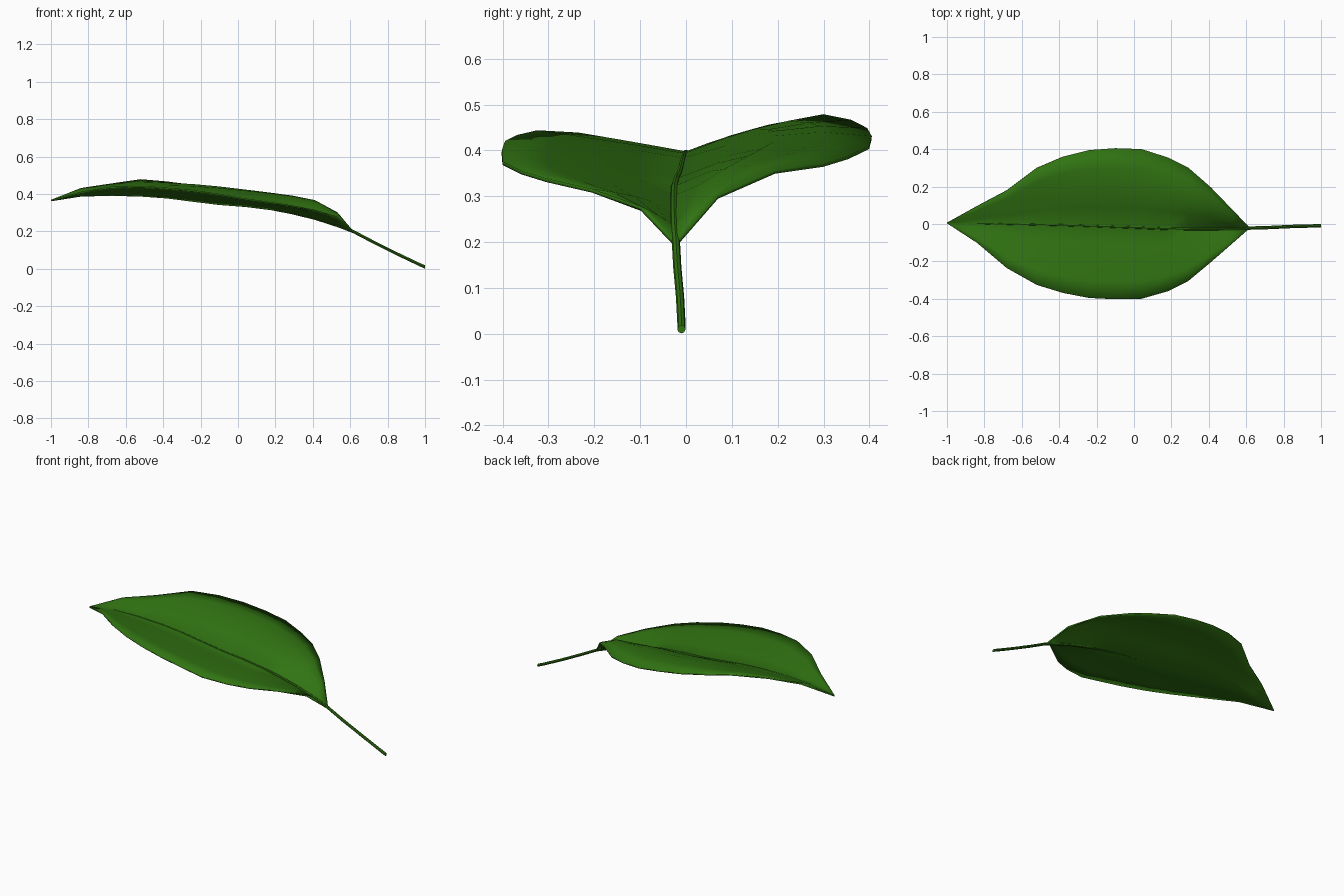
import bpy, bmesh, math
from mathutils import Vector

if "Cube" in bpy.data.objects:
    bpy.data.objects.remove(bpy.data.objects["Cube"])

green = bpy.data.materials.new("leaf green")
green.diffuse_color = (0.03, 0.17, 0.006, 1)
green.use_nodes = True
green.node_tree.nodes["Principled BSDF"].inputs["Base Color"].default_value = green.diffuse_color

# Stations from tip to base:
# x, rib y, rib z, front edge y, z, back edge y, z, back bulge
ST = [
    (-1.0, .005, .365, .004, .365, .006, .365, 0),
    (-.84, .003, .390, -.10, .408, .095, .428, 0),
    (-.68, .000, .394, -.235, .435, .18, .452, .003),
    (-.52, -.003, .390, -.325, .440, .30, .475, .01),
    (-.38, -.006, .380, -.368, .430, .36, .463, .02),
    (-.24, -.010, .362, -.395, .417, .395, .445, .035),
    (-.10, -.015, .345, -.402, .397, .405, .427, .042),
    (.04, -.020, .335, -.40, .372, .40, .407, .043),
    (.18, -.025, .318, -.36, .352, .355, .385, .048),
    (.29, -.026, .297, -.305, .335, .30, .368, .052),
    (.41, -.026, .268, -.205, .312, .195, .353, .045),
    (.53, -.025, .230, -.10, .275, .07, .298, .02),
    (.615, -.022, .197, -.026, .197, -.018, .197, 0),
]
N = 4  # strips per half


def make(name, bm):
    bmesh.ops.recalc_face_normals(bm, faces=bm.faces)
    me = bpy.data.meshes.new(name)
    bm.to_mesh(me)
    bm.free()
    me.materials.append(green)
    for p in me.polygons:
        p.use_smooth = True
    ob = bpy.data.objects.new(name, me)
    bpy.context.collection.objects.link(ob)
    return ob


def bridge(bm, rows, closed=False):
    for a, b in zip(rows, rows[1:]):
        n = len(a)
        for i in range(n if closed else n - 1):
            j = (i + 1) % n
            bm.faces.new((a[i], a[j], b[j], b[i]))


# Blade: folded along the rib, back half bulging near the base
bm = bmesh.new()
rows = []
for x, ry, rz, fy, fz, by, bz, bulge in ST:
    rib, front, back = Vector((x, ry, rz)), Vector((x, fy, fz)), Vector((x, by, bz))
    row = []
    for i in range(-N, N + 1):
        t = abs(i) / N
        p = rib.lerp(front if i < 0 else back, t)
        p.z += (bulge if i > 0 else bulge * 0.15) * math.sin(math.pi * t)
        row.append(bm.verts.new(p))
    rows.append(row)
bridge(bm, rows)
blade = make("leaf_blade", bm)
solid = blade.modifiers.new("thickness", "SOLIDIFY")
solid.thickness = 0.008
solid.offset = 0

# Stem running on into a tapering midrib
path = [(1.0, -.010, .010), (.97, -.010, .023), (.85, -.013, .080), (.72, -.019, .145)]
path += [(s[0], s[1], s[2] + .003) for s in reversed(ST[1:])]
bm = bmesh.new()
rows = []
for k, (x, y, z) in enumerate(path):
    r = .009 if x > .6 else .004 + .006 * (x + .84) / 1.46
    rows.append([bm.verts.new((x, y + r * math.cos(a), z + r * math.sin(a)))
                 for a in (math.tau * i / 8 for i in range(8))])
bridge(bm, rows, True)
bm.faces.new(rows[0])
bm.faces.new(rows[-1])
make("stem_and_midrib", bm)

for ob in bpy.context.collection.objects:
    ob.select_set(True)
    bpy.context.view_layer.objects.active = ob
bpy.ops.object.shade_smooth_by_angle(angle=math.radians(40))
